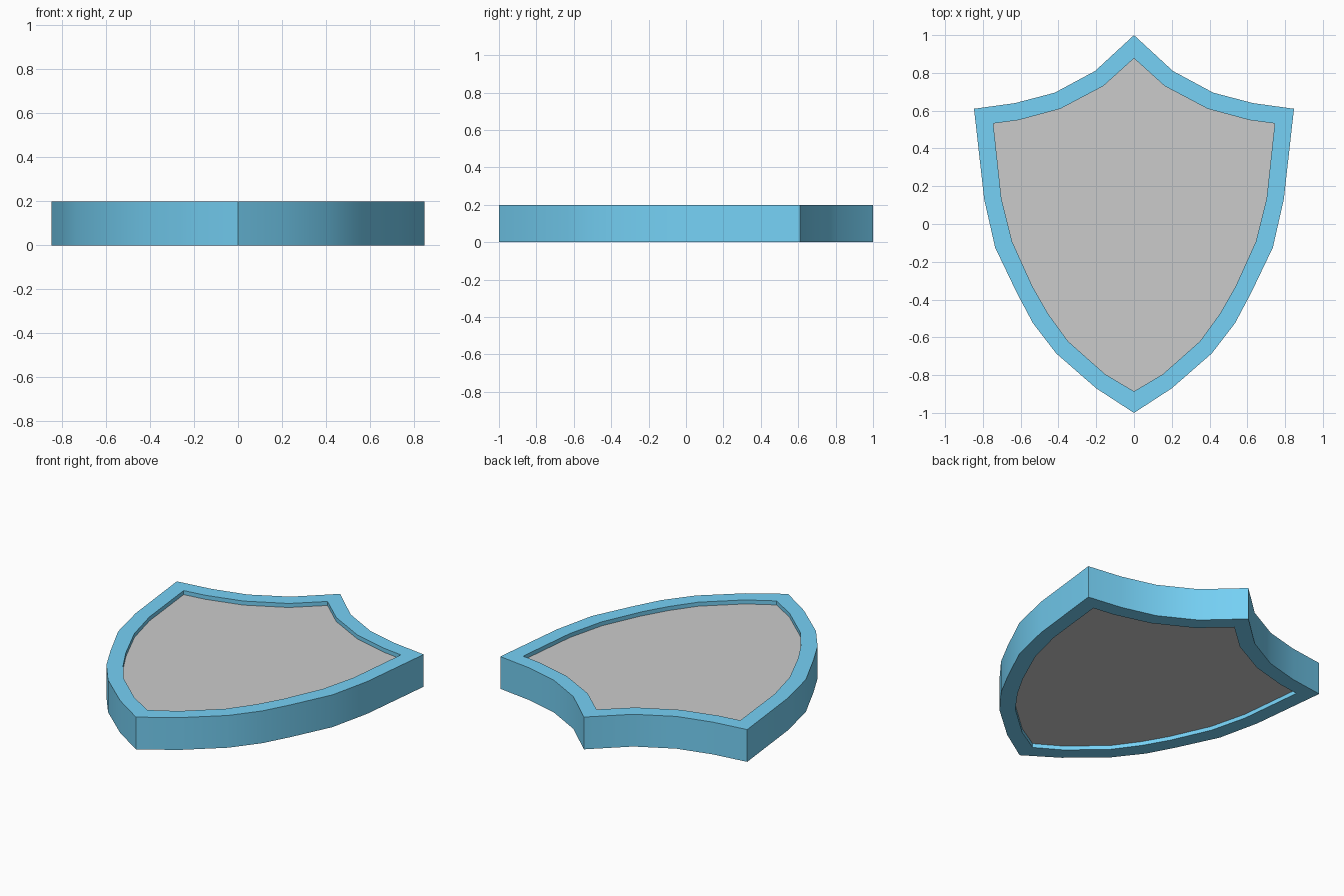
import bpy, bmesh, math

if "Cube" in bpy.data.objects:
    bpy.data.objects.remove(bpy.data.objects["Cube"])

# Right half outlines, from top point to bottom point
OUTER = [(0, 1), (0.206, 0.81), (0.42, 0.695), (0.63, 0.64), (0.847, 0.61),
         (0.793, 0.13), (0.735, -0.125), (0.62, -0.365), (0.535, -0.525),
         (0.412, -0.685), (0.2, -0.87), (0, -1)]
INNER = [(0, 0.877), (0.163, 0.73), (0.39, 0.61), (0.612, 0.55), (0.745, 0.532),
         (0.702, 0.135), (0.645, -0.093), (0.538, -0.33), (0.455, -0.475),
         (0.35, -0.62), (0.153, -0.795), (0, -0.886)]


def mirrored(half):
    return half + [(-x, y) for x, y in reversed(half[1:-1])]


def add_loop(bm, pts, z):
    return [bm.verts.new((x, y, z)) for x, y in pts]


def bridge(bm, a, b):
    n = len(a)
    for i in range(n):
        j = (i + 1) % n
        bm.faces.new((a[i], a[j], b[j], b[i]))


def finish(bm, name):
    bmesh.ops.recalc_face_normals(bm, faces=bm.faces)
    mesh = bpy.data.meshes.new(name)
    bm.to_mesh(mesh)
    bm.free()
    obj = bpy.data.objects.new(name, mesh)
    bpy.context.collection.objects.link(obj)
    bpy.ops.object.select_all(action='DESELECT')
    obj.select_set(True)
    bpy.context.view_layer.objects.active = obj
    bpy.ops.object.shade_smooth_by_angle(angle=math.radians(30))
    return obj


outer, inner = mirrored(OUTER), mirrored(INNER)

# Rim: closed rectangular band around the shield
bm = bmesh.new()
loops = [add_loop(bm, outer, 0), add_loop(bm, outer, 0.2),
         add_loop(bm, inner, 0.2), add_loop(bm, inner, 0)]
for k in range(4):
    bridge(bm, loops[k], loops[(k + 1) % 4])
rim = finish(bm, "shield_rim")
blue = bpy.data.materials.new("rim_blue")
blue.diffuse_color = (0.18, 0.64, 0.92, 1)
blue.use_nodes = True
blue.node_tree.nodes["Principled BSDF"].inputs["Base Color"].default_value = blue.diffuse_color
rim.data.materials.append(blue)

# Panel: slab set in slightly from both sides of the rim
bm = bmesh.new()
low, high = add_loop(bm, inner, 0.025), add_loop(bm, inner, 0.175)
bridge(bm, low, high)
bm.faces.new(low)
bm.faces.new(high)
finish(bm, "shield_panel")
